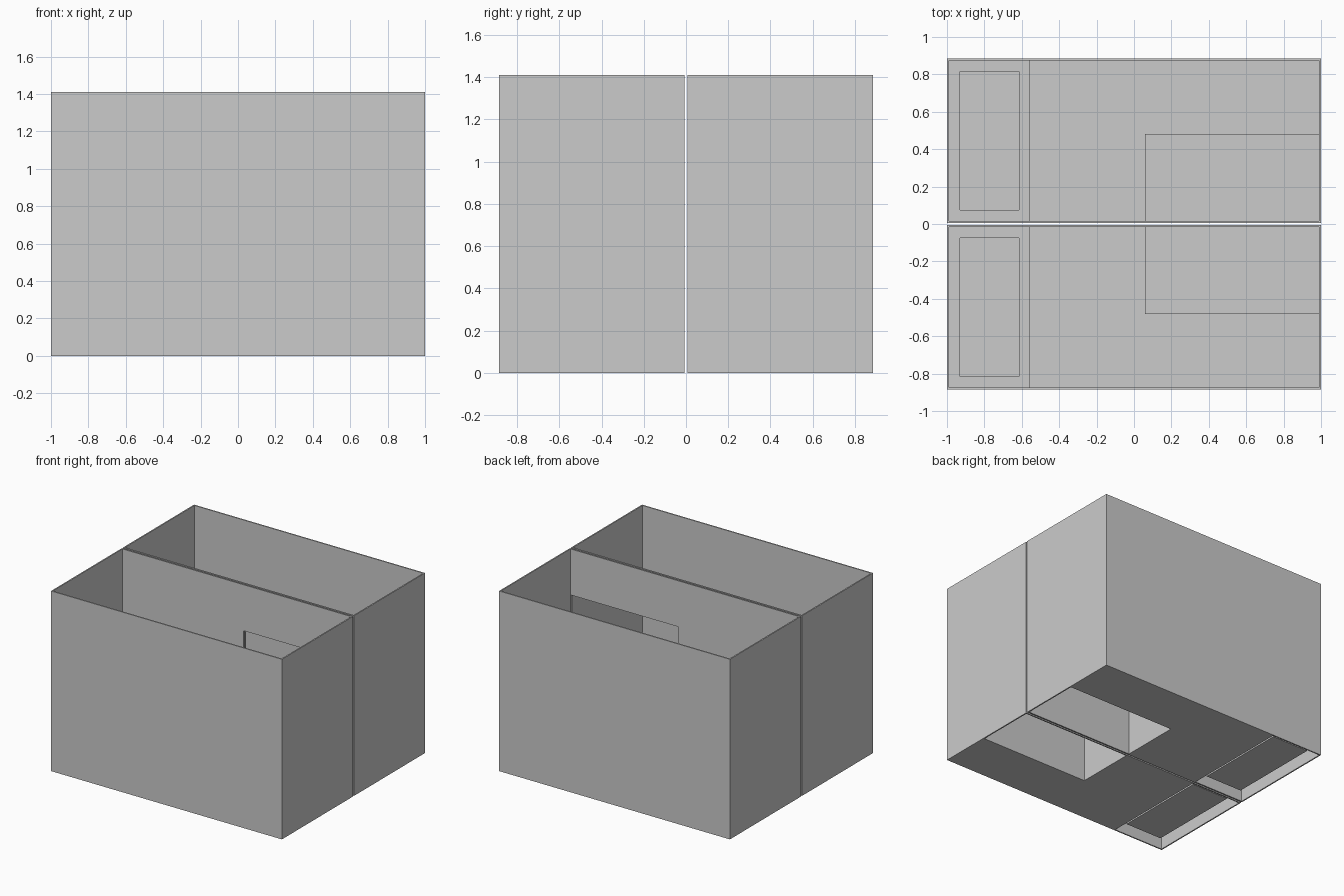
import bpy, bmesh
from mathutils import Vector

if "Cube" in bpy.data.objects:
    bpy.data.objects.remove(bpy.data.objects["Cube"])

H = 1.41            # room height
Y0, Y1 = 0.006, 0.885   # outer faces of one room
T = 0.01            # wall thickness
X0, X1 = -1 + T, 1 - T  # inner faces
YA, YB = Y0 + T, Y1 - T
COUNTER, WIN_TOP, WIN_X = 0.49, 1.05, 0.06
TUB_H, TUB_FLOOR, TUB_X = 0.30, 0.04, -0.56


def finish(name, bm):
    """Turn a bmesh into an object mirrored to the second room."""
    me = bpy.data.meshes.new(name)
    bm.to_mesh(me)
    bm.free()
    ob = bpy.data.objects.new(name, me)
    bpy.context.collection.objects.link(ob)
    m = ob.modifiers.new("Mirror", 'MIRROR')
    m.use_axis = (False, True, False)
    m.use_mirror_merge = False
    return ob


def prism(name, pts, move):
    """Extrude a closed outline along a vector."""
    bm = bmesh.new()
    f = bm.faces.new([bm.verts.new(p) for p in pts])
    r = bmesh.ops.extrude_face_region(bm, geom=[f], use_keep_orig=True)
    vs = [g for g in r["geom"] if isinstance(g, bmesh.types.BMVert)]
    bmesh.ops.translate(bm, vec=Vector(move), verts=vs)
    bmesh.ops.recalc_face_normals(bm, faces=bm.faces)
    return finish(name, bm)


def sheet(name, quads):
    bm = bmesh.new()
    for q in quads:
        bm.faces.new([bm.verts.new(p) for p in q])
    bmesh.ops.remove_doubles(bm, verts=bm.verts, dist=1e-5)
    return finish(name, bm)


def flat(xa, xb, ya, yb, z):
    return [(xa, ya, z), (xb, ya, z), (xb, yb, z), (xa, yb, z)]


def upright(a, b, za, zb):
    return [(*a, za), (*b, za), (*b, zb), (*a, zb)]


# end walls and outer side wall
for name, x in (("left_wall", -1), ("right_wall", X1)):
    prism(name, flat(x, x + T, Y0, Y1, 0), (0, 0, H))
prism("outer_wall", flat(X0, X1, YB, Y1, 0), (0, 0, H))

# party wall with opening above the counter
outline = [(X0, 0), (X1, 0), (X1, COUNTER), (WIN_X, COUNTER),
           (WIN_X, WIN_TOP), (X1, WIN_TOP), (X1, H), (X0, H)]
prism("party_wall", [(x, Y0, z) for x, z in outline], (0, T, 0))

# floor around the counter
CY = 0.48
sheet("floor", [flat(TUB_X, WIN_X, YA, YB, 0), flat(WIN_X, X1, CY, YB, 0)])

# counter box, open underneath
sheet("counter", [flat(WIN_X, X1, YA, CY, COUNTER),
                  upright((WIN_X, CY), (WIN_X, YA), 0, COUNTER),
                  upright((X1, CY), (WIN_X, CY), 0, COUNTER)])

# bath: raised rim, front panel and sunken basin
bx0, bx1, by0, by1 = -0.93, -0.615, 0.075, 0.815
ring = [(bx0, by0), (bx1, by0), (bx1, by1), (bx0, by1)]
sides = [upright(ring[(i + 1) % 4], ring[i], TUB_FLOOR, TUB_H) for i in range(4)]
rim = [flat(X0, bx0, YA, YB, TUB_H), flat(bx1, TUB_X, YA, YB, TUB_H),
       flat(bx0, bx1, YA, by0, TUB_H), flat(bx0, bx1, by1, YB, TUB_H)]
panel = [upright((TUB_X, YA), (TUB_X, YB), 0, TUB_H)]
sheet("bath", sides + rim + panel + [flat(bx0, bx1, by0, by1, TUB_FLOOR)])
